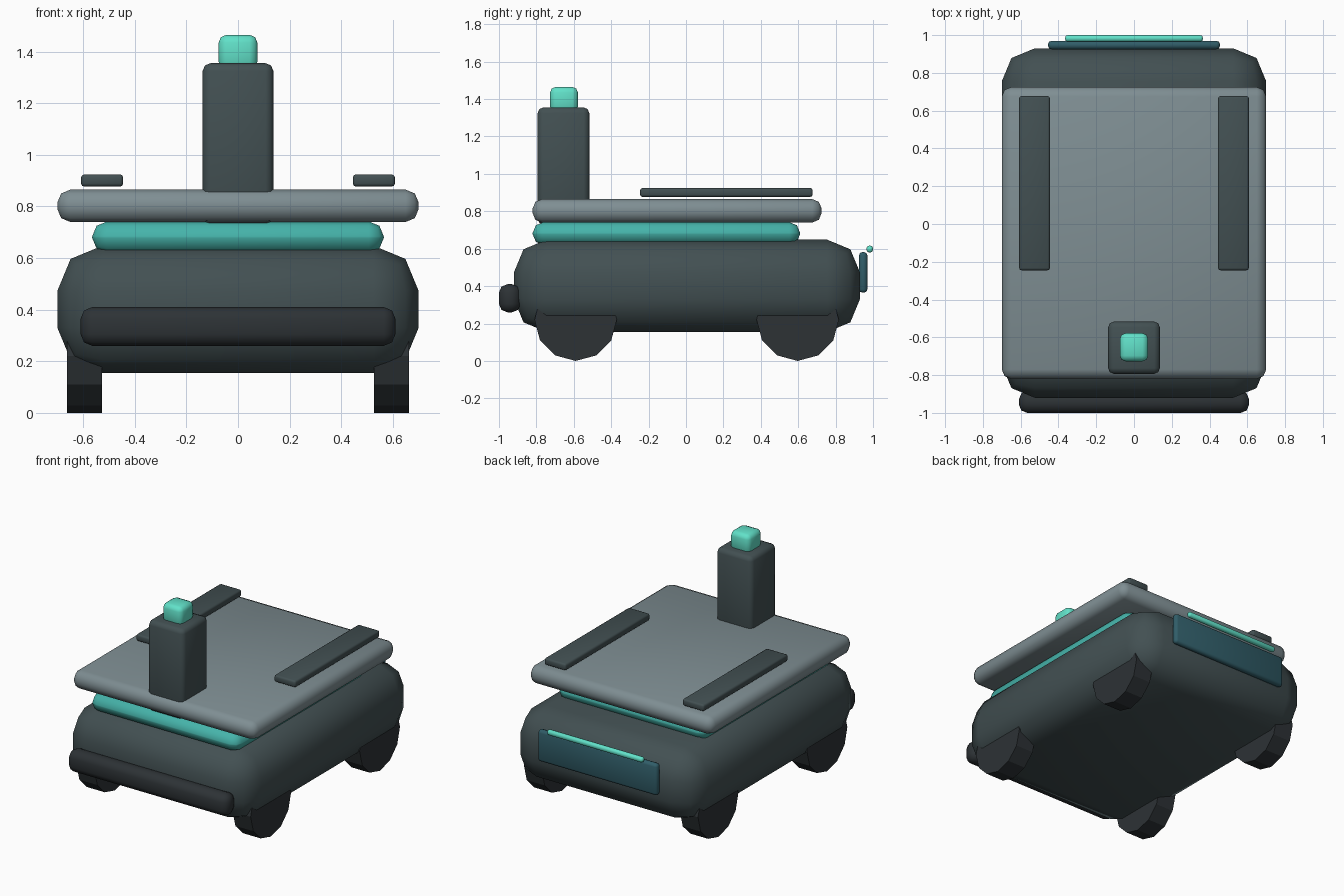
import bpy, math

if "Cube" in bpy.data.objects:
    bpy.data.objects.remove(bpy.data.objects["Cube"])


def material(name, rgb):
    m = bpy.data.materials.new(name)
    m.diffuse_color = (*rgb, 1)
    m.use_nodes = True
    m.node_tree.nodes["Principled BSDF"].inputs["Base Color"].default_value = m.diffuse_color
    return m


SHELL = material("dark shell", (0.055, 0.08, 0.085))
RUBBER = material("rubber", (0.026, 0.032, 0.036))
DECK = material("deck grey", (0.21, 0.27, 0.29))
TEAL = material("teal", (0.06, 0.45, 0.40))
GLOW = material("mint light", (0.12, 0.75, 0.58))
PANEL = material("panel blue", (0.03, 0.11, 0.14))


def box(name, x, y, z, bevel, mat, segments=2):
    """Rounded box from (min, max) ranges on each axis."""
    ranges = (x, y, z)
    bpy.ops.mesh.primitive_cube_add(size=1, location=[(a + b) / 2 for a, b in ranges])
    o = bpy.context.object
    o.name = name
    o.scale = [b - a for a, b in ranges]
    bpy.ops.object.transform_apply(location=False, rotation=False, scale=True)
    o.data.materials.append(mat)
    mod = o.modifiers.new("bevel", 'BEVEL')
    mod.width, mod.segments = bevel, segments
    bpy.ops.object.modifier_apply(modifier=mod.name)
    bpy.ops.object.shade_smooth_by_angle(angle=math.radians(50))
    return o


# chassis, accent band and load deck
box("body", (-0.70, 0.70), (-0.92, 0.93), (0.155, 0.648), 0.175, SHELL)
box("accent_band", (-0.565, 0.565), (-0.82, 0.61), (0.62, 0.742), 0.058, TEAL)
box("deck", (-0.70, 0.70), (-0.82, 0.725), (0.74, 0.865), 0.05, DECK)

# sensor mast
box("mast", (-0.137, 0.137), (-0.793, -0.517), (0.73, 1.355), 0.03, SHELL)
box("beacon", (-0.075, 0.075), (-0.727, -0.578), (1.33, 1.465), 0.03, GLOW)

# bumper, rear panel and light
box("bumper", (-0.61, 0.61), (-1.0, -0.885), (0.26, 0.41), 0.045, RUBBER)
box("rear_panel", (-0.455, 0.455), (0.925, 0.97), (0.365, 0.582), 0.018, PANEL)
box("rear_light", (-0.365, 0.365), (0.965, 1.0), (0.58, 0.616), 0.014, GLOW)

for side, tag in ((-1, "left"), (1, "right")):
    # deck rails
    box("rail_" + tag, sorted((side * 0.445, side * 0.608)), (-0.245, 0.677),
        (0.877, 0.924), 0.012, SHELL)
    # twelve-sided wheels
    for y, end in ((-0.59, "front"), (0.597, "rear")):
        bpy.ops.mesh.primitive_cylinder_add(
            vertices=12, radius=0.22, depth=0.137,
            location=(side * 0.595, y, 0.22), rotation=(0, math.pi / 2, 0))
        w = bpy.context.object
        w.name = f"wheel_{end}_{tag}"
        w.data.materials.append(RUBBER)
